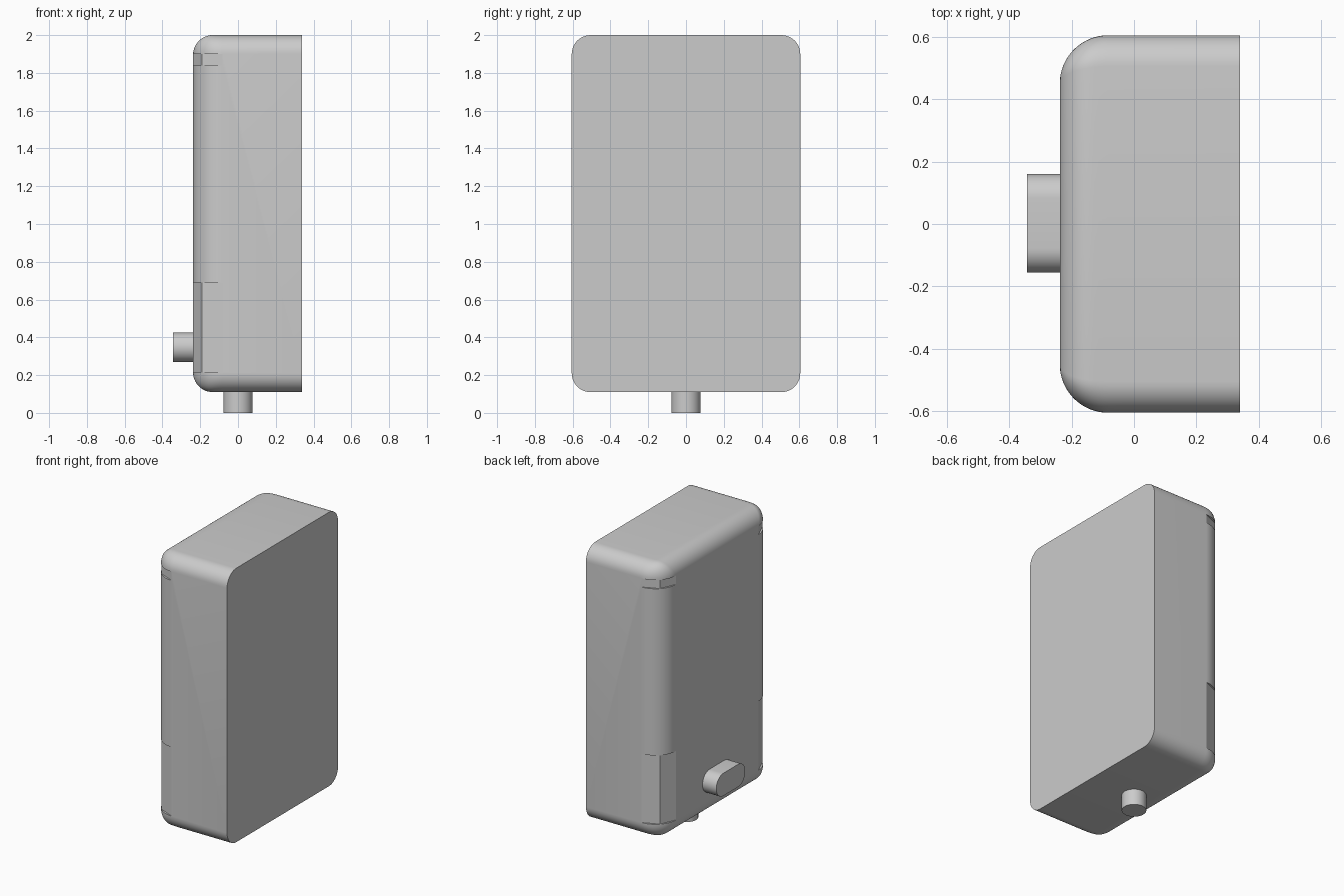
import bpy, bmesh, math

if "Cube" in bpy.data.objects:
    bpy.data.objects.remove(bpy.data.objects["Cube"], do_unlink=True)

grey = bpy.data.materials.new("plain grey")
grey.use_nodes = True
grey.diffuse_color = (0.6, 0.6, 0.6, 1)
grey.node_tree.nodes["Principled BSDF"].inputs["Base Color"].default_value = (0.6, 0.6, 0.6, 1)

X0, X1 = -0.238, 0.34           # rounded face and flat face
HY, ZC, HZ = 0.605, 1.055, 0.945
RY, RZ, RC = 0.155, 0.105, 0.10  # side, top/bottom and corner roundings


def loft(name, rings, smooth=True):
    """Skin a list of closed rings and cap both ends."""
    bm = bmesh.new()
    rows = [[bm.verts.new(p) for p in ring] for ring in rings]
    n = len(rows[0])
    for a, b in zip(rows, rows[1:]):
        for i in range(n):
            j = (i + 1) % n
            bm.faces.new((a[i], a[j], b[j], b[i]))
    bm.faces.new(rows[0])
    bm.faces.new(rows[-1])
    bmesh.ops.remove_doubles(bm, verts=bm.verts, dist=1e-5)
    bmesh.ops.recalc_face_normals(bm, faces=bm.faces)
    mesh = bpy.data.meshes.new(name)
    bm.to_mesh(mesh)
    bm.free()
    mesh.materials.append(grey)
    obj = bpy.data.objects.new(name, mesh)
    bpy.context.collection.objects.link(obj)
    if smooth:
        bpy.ops.object.select_all(action='DESELECT')
        obj.select_set(True)
        bpy.context.view_layer.objects.active = obj
        bpy.ops.object.shade_smooth_by_angle(angle=math.radians(30))
    return obj


def rounded_rect(hy, hz, ry, rz, steps=10):
    """Rounded rectangle outline as (y, z) pairs around the origin."""
    pts = []
    for k, (sy, sz) in enumerate(((1, 1), (-1, 1), (-1, -1), (1, -1))):
        for i in range(steps + 1):
            a = math.pi / 2 * (k + i / steps)
            pts.append((sy * (hy - ry) + ry * math.cos(a), sz * (hz - rz) + rz * math.sin(a)))
    return pts


def inset(r, d):
    """How far an edge rounding of radius r pulls in at depth d."""
    return r - math.sqrt(max(0, r * r - (r - d) ** 2)) if d < r else 0


# Body: rounded rectangles stacked along x, shrinking into the rounded face
depths = [RY * (1 - math.cos(math.pi / 2 * i / 16)) for i in range(17)] + [X1 - X0]
rings = []
for d in depths:
    iy, iz = inset(RY, d), inset(RZ, d)
    ry, rz = max(RC * (1 - iy / RY), 0.0005), max(RC * (1 - iz / RZ), 0.0005)
    rings.append([(X0 + d, y, ZC + z) for y, z in rounded_rect(HY - iy, HZ - iz, ry, rz)])
body = loft("body", rings)

# Two-facet flats cut into the rounded upright edges
s = RY * (1 - math.sqrt(0.5)) + 0.001
for side in (-1, 1):
    outline = [(X0, HY - RY), (X0 + s, HY - s), (X0 + RY, HY), (X0 + RY, 0.7), (-0.3, 0.7), (-0.3, HY - RY)]
    for label, z0, z1 in (("lower", 0.215, 0.69), ("upper", 1.84, 1.90)):
        cutter = loft(f"{label}_edge_cutter", [[(x, side * y, z) for x, y in outline] for z in (z0, z1)], False)
        cutter.hide_render = True
        cutter.hide_viewport = True
        cutter.display_type = 'WIRE'
        mod = body.modifiers.new("edge flat", 'BOOLEAN')
        mod.operation = 'DIFFERENCE'
        mod.solver = 'EXACT'
        mod.object = cutter

# Oblong button on the rounded face
loft("button", [[(x, y + 0.002, 0.347 + z) for y, z in rounded_rect(0.158, 0.078, 0.078, 0.078)]
                for x in (-0.343, X0 + 0.02)])

# Round spigot underneath
loft("spigot", [[(x, y, z) for x, y in rounded_rect(0.077, 0.077, 0.077, 0.077)]
                for z in (0.0, 0.13)])
